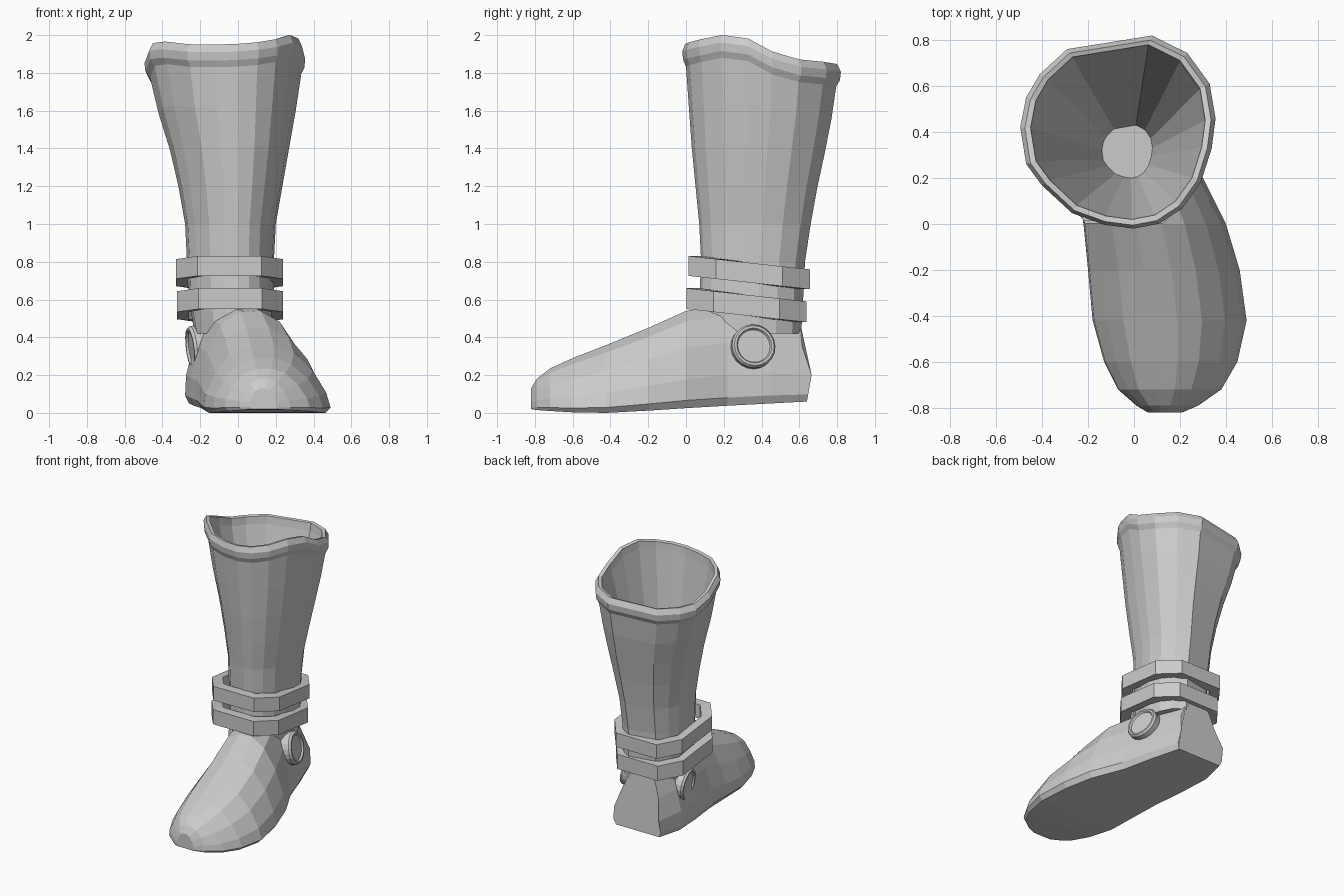
import bpy, bmesh
from math import sin, cos, pi
from mathutils import Vector

if "Cube" in bpy.data.objects:
    bpy.data.objects.remove(bpy.data.objects["Cube"])


def loft(name, rings, caps=True, wrap=False):
    """Skin a list of equal-length point rings into one flat-shaded mesh."""
    bm = bmesh.new()
    vs = [[bm.verts.new(p) for p in r] for r in rings]
    n = len(vs[0])
    pairs = list(zip(vs, vs[1:])) + ([(vs[-1], vs[0])] if wrap else [])
    for a, b in pairs:
        for i in range(n):
            j = (i + 1) % n
            bm.faces.new((a[i], a[j], b[j], b[i]))
    if caps:
        bm.faces.new(vs[0])
        bm.faces.new(vs[-1])
    bmesh.ops.recalc_face_normals(bm, faces=bm.faces)
    me = bpy.data.meshes.new(name)
    bm.to_mesh(me)
    bm.free()
    ob = bpy.data.objects.new(name, me)
    bpy.context.collection.objects.link(ob)
    return ob


def interp(x, table):
    for (x0, y0), (x1, y1) in zip(table, table[1:]):
        if x <= x1:
            return y0 + (y1 - y0) * (x - x0) / (x1 - x0)
    return table[-1][1]


# Shaft: one irregular outline scaled per level, wavy rim, funnel inside
OUTLINE = [(.35, 1), (.71, .82), (.94, .5), (1, .14), (.96, -.17), (.85, -.52),
           (.66, -.79), (.42, -.95), (.16, -1), (-.14, -.96), (-.47, -.84),
           (-.78, -.55), (-.94, -.33), (-1, .05), (-.94, .36), (-.8, .6), (-.52, .86)]
WAVE = [(-1, .03), (-.5, .065), (-.2, .05), (.1, -.02), (.4, -.065), (1, -.08)]


def shaft_ring(x0, x1, y0, y1, z, wave):
    return [((x0 + x1) / 2 + u * (x1 - x0) / 2, (y0 + y1) / 2 + v * (y1 - y0) / 2,
             z + wave * (interp(v, WAVE) + .02 * u)) for u, v in OUTLINE]


levels = [(-.23, .18, .07, .61, .42, 0), (-.26, .19, .07, .62, .6, 0),
          (-.27, .19, .08, .63, .8, 0), (-.28, .20, .07, .66, 1.0, 0),
          (-.315, .235, .05, .695, 1.2, .1), (-.36, .27, .03, .735, 1.4, .3),
          (-.42, .305, .015, .77, 1.6, .6), (-.465, .335, .0, .795, 1.80, 1),
          (-.49, .352, -.015, .815, 1.835, 1), (-.495, .355, -.02, .82, 1.88, 1),
          (-.475, .335, -.005, .80, 1.92, 1), (-.45, .31, .02, .78, 1.915, 1),
          (-.445, .305, .025, .77, 1.86, 1), (-.14, .08, .2, .43, .6, 0)]
loft("boot_shaft", [shaft_ring(*l) for l in levels])

# Ankle straps: tilted octagonal bands
OCT = [(.6, -1), (1, -.55), (1, .55), (.6, 1), (-.6, 1), (-1, .55), (-1, -.55), (-.6, -1)]


def strap(name, cx, cy, rx, ry, z0, z1):
    def ring(k, z):
        return [(cx + u * rx * k, cy + v * ry * k, z - .11 * v * ry) for u, v in OCT]
    loft(name, [ring(1, z0), ring(1, z1), ring(.78, z1), ring(.78, z0)], False, True)


strap("lower_strap", -.042, .32, .28, .318, .515, .625)
strap("upper_strap", -.045, .335, .282, .322, .69, .795)

# Foot: cross-sections from toe to heel (y, left x, right x, sole z, top z)
SECTION = [(.04, 0), (0, .08), (.01, .28), (.09, .58), (.2, .86), (.37, .99),
           (.55, 1), (.71, .89), (.86, .62), (.965, .3), (1, .08), (.96, 0)]
stations = [(-.82, .06, .21, .02, .13), (-.79, .01, .28, .015, .18),
            (-.72, -.07, .38, .01, .235), (-.6, -.13, .45, .003, .29),
            (-.42, -.18, .49, .0, .36), (-.2, -.2, .46, .012, .45),
            (0, -.22, .40, .025, .54), (.22, -.255, .29, .038, .575),
            (.45, -.28, .22, .05, .58), (.6, -.24, .15, .06, .53)]
HEEL = [(0, .04), (.3, .065), (.6, .015), (1, 0)]
foot = []
for y, xl, xr, zb, zt in stations:
    bulge = 1 if y == .6 else 0
    foot.append([(xl + (xr - xl) * u, y + bulge * interp(v, HEEL), zb + (zt - zb) * v)
                 for u, v in SECTION])
loft("boot_foot", foot)


# Side studs: raised rim with a slightly sunken disc
def stud(name, centre, normal):
    n = Vector(normal).normalized()
    a = n.cross(Vector((0, 0, 1))).normalized()
    b = a.cross(n)
    c = Vector(centre)
    prof = [(.115, -.05), (.118, .015), (.108, .03), (.095, .03), (.088, .018)]
    loft(name, [[c + n * h + (a * cos(t) + b * sin(t)) * r
                 for t in (2 * pi * i / 20 for i in range(20))] for r, h in prof])


stud("outer_stud", (.215, .355, .35), (.95, .22, .22))
stud("inner_stud", (-.225, .33, .345), (-.96, -.2, -.12))
